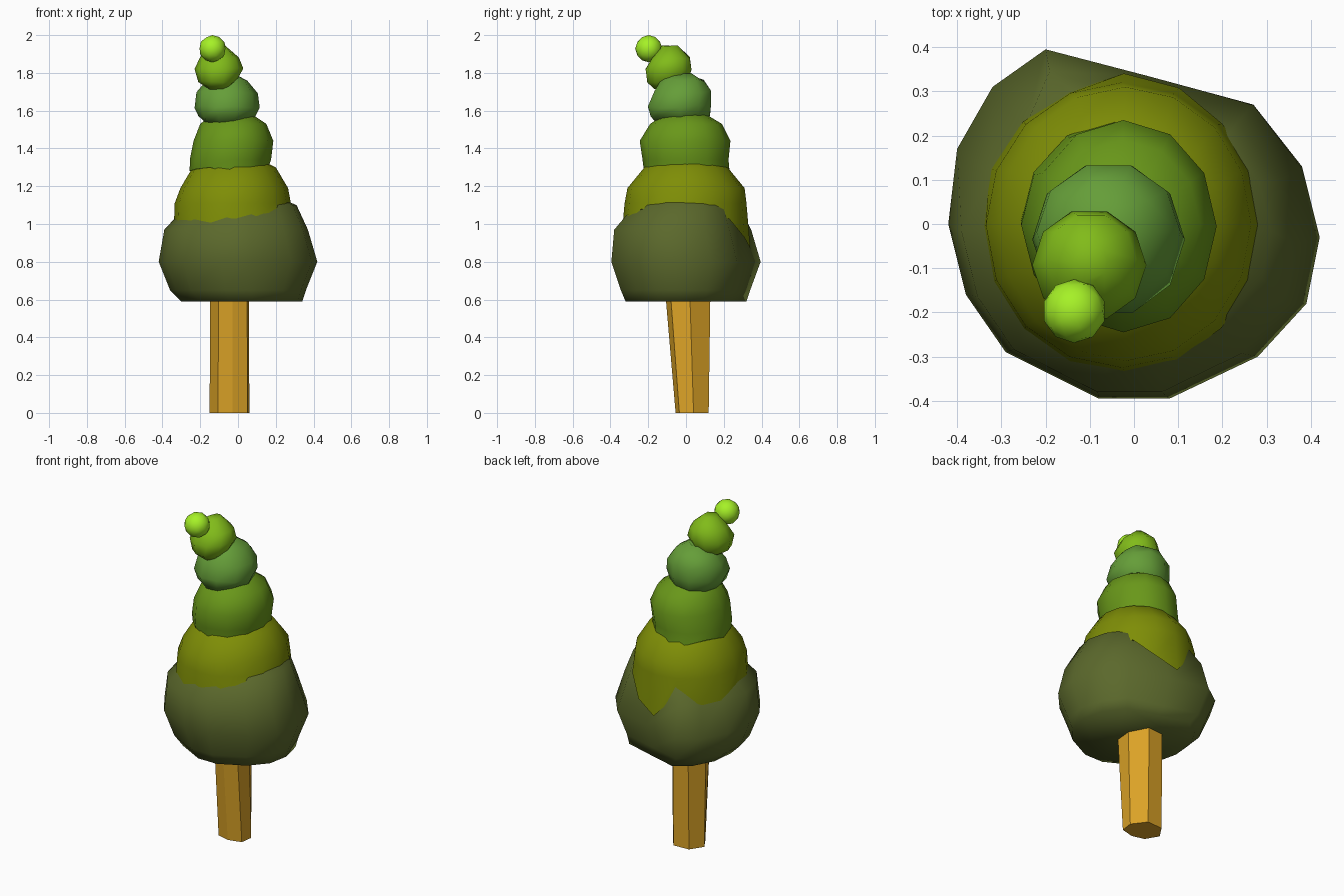
import bpy, bmesh, random
from math import sin, cos, pi, radians
from mathutils import Vector

random.seed(4)


def finish(bm, name, color, angle):
    bmesh.ops.recalc_face_normals(bm, faces=bm.faces)
    me = bpy.data.meshes.new(name)
    bm.to_mesh(me)
    bm.free()
    ob = bpy.data.objects.new(name, me)
    bpy.context.collection.objects.link(ob)
    mat = bpy.data.materials.new(name + "_color")
    mat.diffuse_color = (*color, 1)
    me.materials.append(mat)
    if angle:
        bpy.ops.object.select_all(action='DESELECT')
        ob.select_set(True)
        bpy.context.view_layer.objects.active = ob
        bpy.ops.object.shade_smooth_by_angle(angle=radians(angle))
    return ob


def circle(n):
    return [(cos(2 * pi * i / n), sin(2 * pi * i / n)) for i in range(n)]


def loft(name, color, outline, rings, rim=None, dents={}, jitter=0.0, angle=60):
    """Skin rings given as (z, x0, x1, y0, y1); rim sets the lowest ring's heights,
    dents pulls outline points inward on the upper rings."""
    bm = bmesh.new()
    loops = []
    for k, (z, x0, x1, y0, y1) in enumerate(rings):
        cx, cy, rx, ry = (x0 + x1) / 2, (y0 + y1) / 2, (x1 - x0) / 2, (y1 - y0) / 2
        loop = []
        for i, (u, v) in enumerate(outline):
            zz, s = z, dents.get(i, 1.0) if k >= 3 else 1.0
            if rim and k == 0:
                zz = rim[i]
                s = 1 + 0.35 * max(0, z - zz)      # drips hang outward
            zz += random.uniform(-jitter, jitter)
            loop.append(bm.verts.new((cx + u * rx * s, cy + v * ry * s, zz)))
        loops.append(loop)
    n = len(outline)
    for a, b in zip(loops, loops[1:]):
        for i in range(n):
            j = (i + 1) % n
            bm.faces.new((a[i], a[j], b[j], b[i]))
    bm.faces.new(loops[0][::-1])
    bm.faces.new(loops[-1])
    return finish(bm, name, color, angle)


# Trunk: uneven seven-sided post leaning slightly forward
trunk_shape = [((X + 0.045) / 0.105, (Y - 0.0325) / 0.0875) for X, Y in
               [(-0.105, -0.035), (-0.03, -0.055), (0.05, -0.035), (0.06, 0.04),
                (0.0, 0.12), (-0.10, 0.115), (-0.15, 0.04)]]
loft("trunk", (0.72, 0.37, 0.02), trunk_shape,
     [(0, -0.15, 0.06, -0.055, 0.12), (0.70, -0.148, 0.058, -0.115, 0.13)], angle=0)

# Lowest foliage: lumpy, irregular plan with a flat underside
plan = [(X / 0.42, Y / 0.395) for X, Y in
        [(0.42, -0.03), (0.38, 0.13), (0.27, 0.27), (0.03, 0.335), (-0.2, 0.395),
         (-0.32, 0.31), (-0.40, 0.17), (-0.42, 0), (-0.38, -0.16), (-0.29, -0.29),
         (-0.08, -0.395), (0.08, -0.395), (0.28, -0.3), (0.39, -0.18)]]
loft("foliage_base", (0.105, 0.14, 0.025), plan,
     [(0.59, -0.30, 0.34, -0.32, 0.32), (0.65, -0.36, 0.36, -0.345, 0.34),
      (0.80, -0.42, 0.42, -0.395, 0.395), (0.97, -0.39, 0.37, -0.38, 0.345),
      (1.10, -0.27, 0.31, -0.27, 0.28), (1.17, -0.12, 0.14, -0.12, 0.13)],
     dents={3: 0.96, 5: 0.82, 6: 0.86}, angle=110)

# Second layer: bell with a ragged, dripping hem
loft("foliage_lower", (0.21, 0.27, 0.002), circle(16),
     [(1.05, -0.335, 0.29, -0.33, 0.32), (1.11, -0.335, 0.28, -0.325, 0.32),
      (1.19, -0.305, 0.265, -0.31, 0.31), (1.30, -0.24, 0.20, -0.22, 0.22),
      (1.36, -0.12, 0.08, -0.1, 0.1)],
     rim=[1.08, 0.98, 1.03, 0.93, 0.87, 1.01, 0.96, 0.90,
          1.02, 1.0, 0.99, 0.98, 1.03, 1.02, 1.08, 1.07])

# Third layer
loft("foliage_middle", (0.14, 0.31, 0.01), circle(12),
     [(1.29, -0.255, 0.165, -0.22, 0.23), (1.34, -0.255, 0.175, -0.23, 0.225),
      (1.44, -0.235, 0.187, -0.245, 0.235), (1.53, -0.20, 0.15, -0.19, 0.19),
      (1.59, -0.12, 0.06, -0.1, 0.09)],
     rim=[1.31, 1.27, 1.3, 1.25, 1.28, 1.3, 1.28, 1.29, 1.30, 1.27, 1.23, 1.28])

# Fourth and fifth layers: rounded lumps
loft("foliage_upper", (0.13, 0.34, 0.04), circle(10),
     [(1.53, -0.17, 0.04, -0.15, 0.09), (1.57, -0.21, 0.09, -0.195, 0.135),
      (1.62, -0.23, 0.115, -0.21, 0.14), (1.70, -0.22, 0.105, -0.175, 0.14),
      (1.76, -0.17, 0.05, -0.135, 0.10), (1.79, -0.10, -0.02, -0.07, 0.03)],
     jitter=0.01)
loft("foliage_crown", (0.22, 0.50, 0.01), circle(10),
     [(1.715, -0.16, -0.05, -0.17, -0.03), (1.75, -0.21, -0.01, -0.21, 0.01),
      (1.82, -0.23, 0.028, -0.22, 0.035), (1.88, -0.20, 0.005, -0.185, 0.025),
      (1.94, -0.14, -0.06, -0.13, -0.04)], jitter=0.005)

# Tip ball
bm = bmesh.new()
bmesh.ops.create_icosphere(bm, subdivisions=2, radius=0.072)
bmesh.ops.translate(bm, verts=bm.verts, vec=Vector((-0.135, -0.197, 1.928)))
finish(bm, "foliage_tip", (0.38, 0.88, 0.02), 60)
